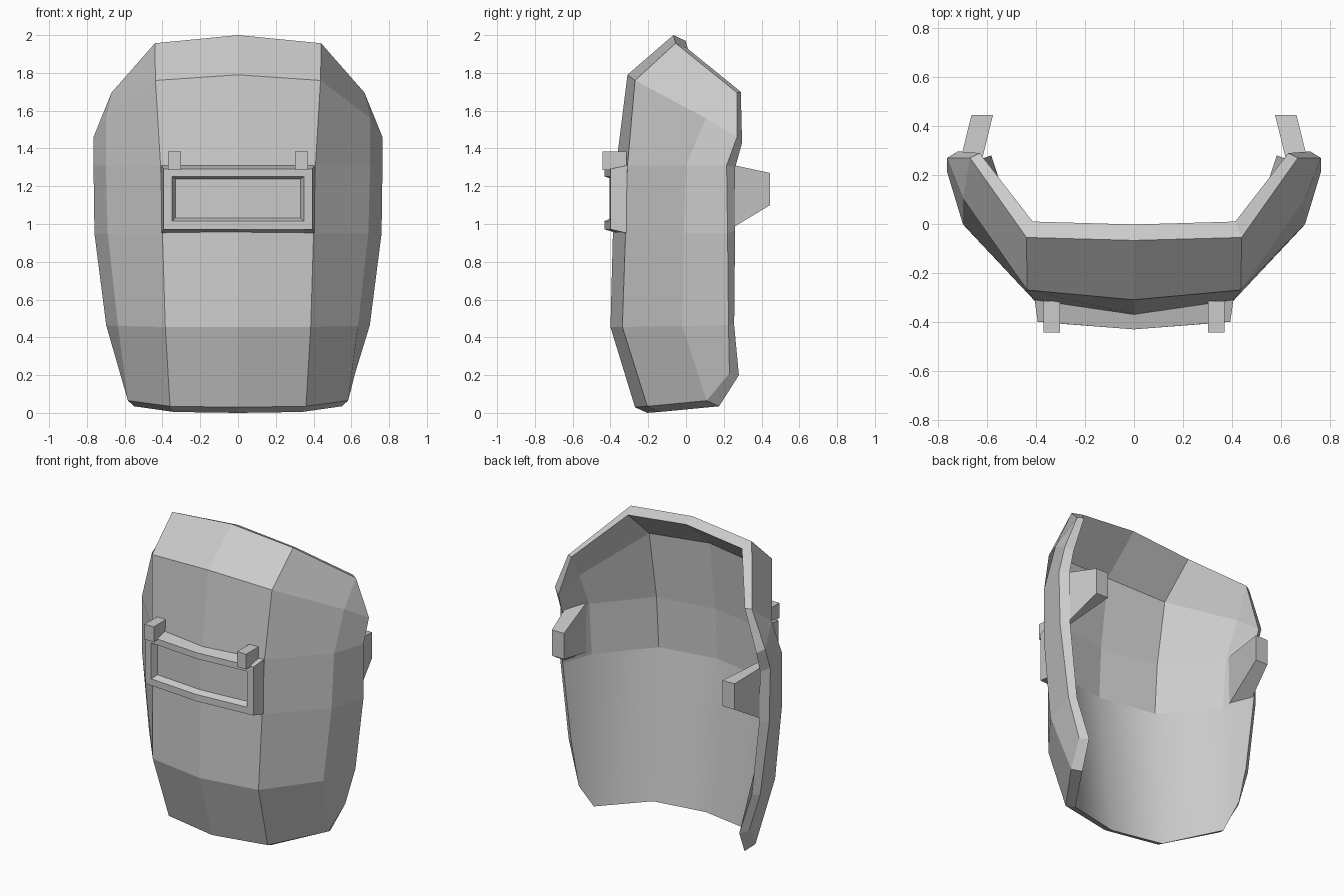
import bpy, bmesh

cube = bpy.data.objects.get("Cube")
if cube:
    bpy.data.objects.remove(cube, do_unlink=True)

grey = bpy.data.materials.new("light_grey")
grey.use_nodes = True
colour = (0.6, 0.6, 0.6, 1)
grey.diffuse_color = colour
grey.node_tree.nodes["Principled BSDF"].inputs["Base Color"].default_value = colour


def finish(name, bm):
    bmesh.ops.recalc_face_normals(bm, faces=bm.faces)
    mesh = bpy.data.meshes.new(name)
    bm.to_mesh(mesh)
    bm.free()
    mesh.materials.append(grey)
    obj = bpy.data.objects.new(name, mesh)
    bpy.context.collection.objects.link(obj)


def face(bm, *verts):
    unique = list(dict.fromkeys(verts))
    return bm.faces.new(unique) if len(unique) > 2 else None


# Half cross-sections of the shell from crown to chin, centre line to side edge
ROWS = [
    [(0, -.067, 2.0), (.44, -.055, 1.957), (.67, .27, 1.695), (.67, .27, 1.695)],
    [(0, -.31, 1.79), (.437, -.27, 1.76), (.70, .105, 1.56), (.765, .27, 1.46)],
    [(0, -.37, 1.31), (.41, -.31, 1.31), (.70, 0, 1.31), (.765, .215, 1.31)],
    [(0, -.387, .95), (.40, -.32, .95), (.69, -.012, .95), (.76, .22, .95)],
    [(0, -.40, .455), (.385, -.337, .455), (.635, -.02, .46), (.698, .225, .465)],
    [(0, -.27, .03), (.36, -.205, .035), (.583, .11, .065), (.62, .23, .21)],
]
# Lining offsets for each row: height, then depth and height at the side edge
LINING = [(-.03, .02, .005), (-.035, .027, -.03), (-.012, .045, -.012),
          (.015, .04, .015), (0, .03, 0), (-.03, .05, -.01)]


def shell_layer(bm, lining):
    grid = []
    for r, row in enumerate(ROWS):
        line, made = [], {}
        for c in range(-3, 4):
            x, y, z = row[abs(c)]
            x = -x if c < 0 else x
            if lining:
                lift, edge_y, edge_z = LINING[r]
                edge = abs(c) == 3 or (r == 0 and abs(c) == 2)
                x, y, z = x * .942, y + (edge_y if edge else .065), z + (edge_z if edge else lift)
            key = (x, y, z)
            if key not in made:
                made[key] = bm.verts.new(key)
            line.append(made[key])
        grid.append(line)
    for r in range(3 if lining else 5):
        for c in range(6):
            face(bm, grid[r][c], grid[r][c + 1], grid[r + 1][c + 1], grid[r + 1][c])
    if lining:
        # Tall smooth panels run straight down to the chin
        top, side, low = grid[3:]
        panels = [face(bm, top[c], top[c + 1], low[c + 1], low[c]) for c in range(1, 5)]
        for e, n in ((0, 1), (6, 5)):
            panels.append(face(bm, top[e], top[n], low[n], low[e], side[e]))
        for f in panels:
            f.smooth = True
        for v in side[1:6]:
            bm.verts.remove(v)
    return grid


def perimeter(grid):
    right = [row[6] for row in grid[1:-1]]
    left = [row[0] for row in grid[1:-1]]
    return grid[0] + right + grid[-1][::-1] + left[::-1]


# Mask shell: outer panels, inner lining and the rim joining them
bm = bmesh.new()
outer, inner = shell_layer(bm, False), shell_layer(bm, True)
a, b = perimeter(outer), perimeter(inner)
for i in range(len(a)):
    j = (i + 1) % len(a)
    face(bm, a[i], a[j], b[j], b[i])
for e in bm.edges:
    if not all(f.smooth for f in e.link_faces):
        e.smooth = False
finish("mask_shell", bm)


# Visor frame: nested loops bent at the centre line
def frame_loop(bm, half, low, high, y_end, y_mid):
    pts = [(-half, y_end, low), (0, y_mid, low), (half, y_end, low),
           (half, y_end, high), (0, y_mid, high), (-half, y_end, high)]
    return [bm.verts.new(p) for p in pts]


bm = bmesh.new()
loops = [frame_loop(bm, *p) for p in (
    (.407, .95, 1.312, -.305, -.36),     # against the shell
    (.394, .972, 1.292, -.40, -.431),    # front face outside
    (.349, 1.016, 1.252, -.404, -.431),  # opening
    (.332, 1.033, 1.238, -.365, -.392),  # window pane
)]
for p, q in zip(loops, loops[1:]):
    for i in range(6):
        j = (i + 1) % 6
        face(bm, p[i], p[j], q[j], q[i])
pane = loops[-1]
face(bm, pane[0], pane[1], pane[4], pane[5])
face(bm, pane[1], pane[2], pane[3], pane[4])
finish("visor_frame", bm)


# Six-sided block between two upright rectangles, each given by its
# inner (x, y), outer (x, y) and lower and upper height
def block(name, ends, side):
    bm = bmesh.new()
    rings = []
    for (x0, y0), (x1, y1), low, high in ends:
        pts = [(x0, y0, low), (x1, y1, low), (x1, y1, high), (x0, y0, high)]
        rings.append([bm.verts.new((side * x, y, z)) for x, y, z in pts])
    p, q = rings
    face(bm, *p)
    face(bm, *q)
    for i in range(4):
        j = (i + 1) % 4
        face(bm, p[i], p[j], q[j], q[i])
    finish(name, bm)


for label, side in (("left", 1), ("right", -1)):
    # Clips holding the visor
    block(label + "_visor_clip", [((.303, -.315), (.37, -.315), 1.285, 1.385),
                                  ((.303, -.443), (.37, -.443), 1.285, 1.385)], side)
    # Strap lugs growing out of the lining beside the edges
    block(label + "_strap_lug", [((.667, .08), (.713, .25), .982, 1.312),
                                 ((.577, .445), (.665, .445), 1.10, 1.27)], side)
